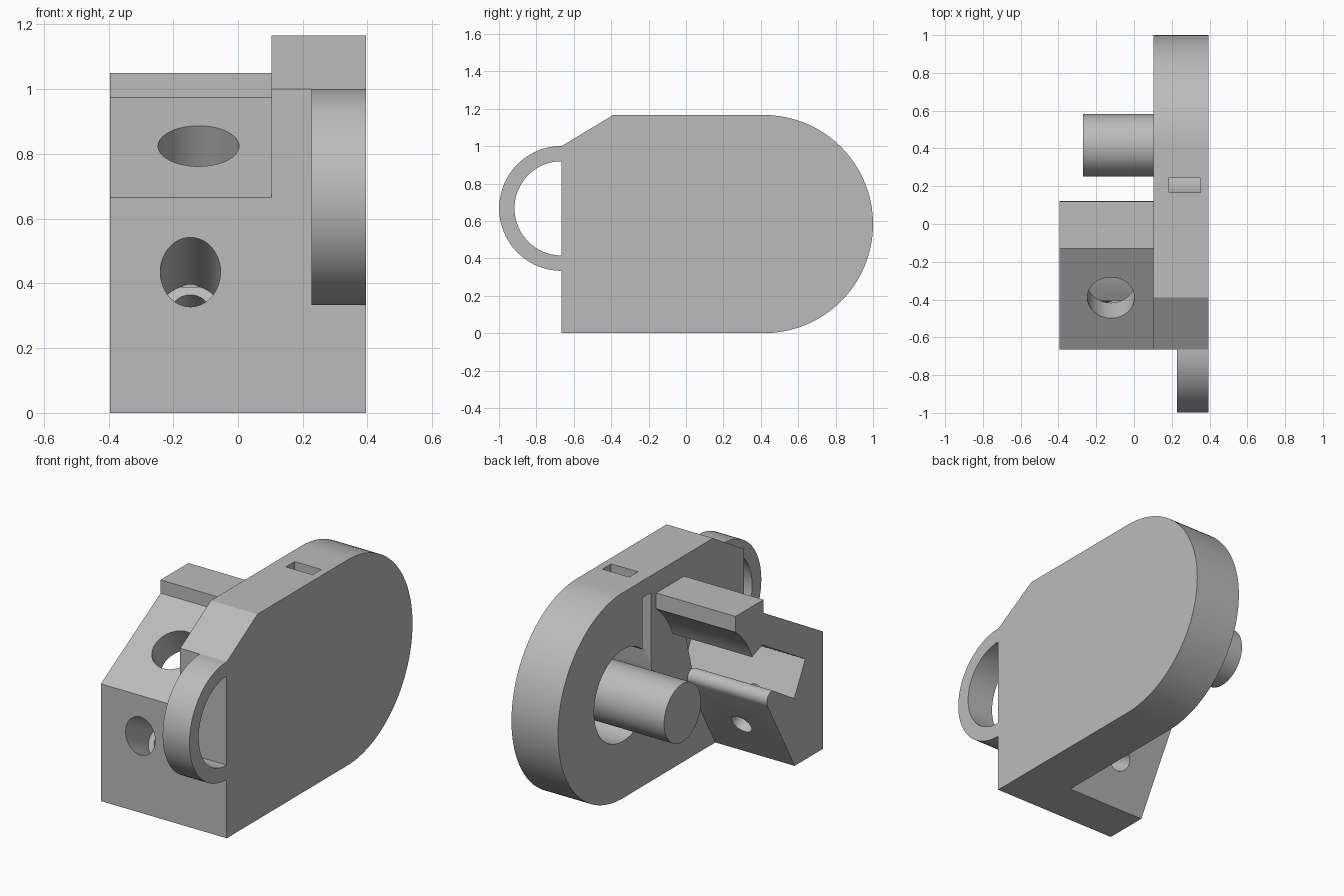
import bpy, bmesh
from math import sin, cos, radians, pi
from mathutils import Vector

old = bpy.data.objects.get("Cube")
if old:
    bpy.data.objects.remove(old, do_unlink=True)

grey = bpy.data.materials.new("plain_grey")
grey.use_nodes = True
COLOR = (0.5, 0.5, 0.5, 1)
grey.diffuse_color = COLOR
grey.node_tree.nodes["Principled BSDF"].inputs["Base Color"].default_value = COLOR


def arc(cy, cz, r, a0, a1, n):
    """Points of an arc in the side (y, z) plane."""
    steps = [radians(a0 + (a1 - a0) * i / n) for i in range(n + 1)]
    return [(cy + r * cos(a), cz + r * sin(a)) for a in steps]


def finish(name, bm):
    bmesh.ops.recalc_face_normals(bm, faces=bm.faces)
    mesh = bpy.data.meshes.new(name)
    bm.to_mesh(mesh)
    bm.free()
    mesh.materials.append(grey)
    obj = bpy.data.objects.new(name, mesh)
    bpy.context.collection.objects.link(obj)
    return obj


def prism(name, outline, x0, x1):
    """Side outline extruded along x."""
    bm = bmesh.new()
    face = bm.faces.new([bm.verts.new((x0, y, z)) for y, z in outline])
    side = bmesh.ops.extrude_face_region(bm, geom=[face])["geom"]
    moved = [v for v in side if isinstance(v, bmesh.types.BMVert)]
    bmesh.ops.translate(bm, verts=moved, vec=(x1 - x0, 0, 0))
    return finish(name, bm)


def rod(name, start, end, r):
    """Cylinder between two points."""
    a, b = Vector(start), Vector(end)
    bm = bmesh.new()
    bmesh.ops.create_cone(bm, cap_ends=True, segments=64, radius1=r, radius2=r,
                          depth=(b - a).length)
    turn = (b - a).to_track_quat("Z", "Y").to_matrix().to_4x4()
    bmesh.ops.transform(bm, matrix=turn, verts=bm.verts)
    bmesh.ops.translate(bm, verts=bm.verts, vec=(a + b) / 2)
    return finish(name, bm)


def box_outline(y0, y1, z0, z1):
    return [(y0, z0), (y1, z0), (y1, z1), (y0, z1)]


def combine(target, other, operation):
    """Apply a boolean and drop the helper."""
    mod = target.modifiers.new("combine", "BOOLEAN")
    mod.operation, mod.solver, mod.object = operation, "EXACT", other
    bpy.context.view_layer.objects.active = target
    bpy.ops.object.modifier_apply(modifier=mod.name)
    bpy.data.objects.remove(other, do_unlink=True)


FRONT, INNER, OUTER, END = -0.665, 0.103, 0.395, -0.395
PIN_Y, PIN_Z = 0.417, 0.583

# Side plate with a round back end and a chamfered front corner
body = prism("main_body", [(FRONT, 0)] + arc(PIN_Y, PIN_Z, 0.583, -90, 90, 64)
             + [(-0.39, 1.166), (FRONT, 1.0)], INNER, OUTER)

# Clamp block with sloped top, ridge, curved relief and tilted pocket
pocket = [(-0.406, 0.384), (-0.505, 0.569), (-0.12, 0.797)]
tip = arc(-0.207, 0.455, 0.047, -30, 100, 10)
relief = arc(PIN_Y, PIN_Z, 0.48, 158, 128, 16)
block = prism("clamp_block", [(FRONT, 0), (-0.41, 0)] + tip + pocket + relief
              + [(0.12, 1.05), (-0.13, 1.05), (-0.13, 0.975), (FRONT, 0.665)],
              END, INNER)
combine(body, block, "UNION")

# Pocket continues into the plate
combine(body, prism("pocket_cut", [(-0.2, 0.5)] + pocket, INNER - 0.01, 0.3),
        "DIFFERENCE")

# Round recess, wire slot and its top opening in the plate
combine(body, rod("recess_cut", (0, PIN_Y, PIN_Z), (0.355, PIN_Y, PIN_Z), 0.26),
        "DIFFERENCE")
combine(body, prism("slot_cut", box_outline(0.165, 0.245, 0.6, 1.07), 0, 0.354),
        "DIFFERENCE")
combine(body, prism("opening_cut", box_outline(0.166, 0.244, 1, 1.3), 0.185, 0.353),
        "DIFFERENCE")


def drill(x, y, z, tilt, t0, t1, r):
    """Hole along a tilted axis in the side plane."""
    d = Vector((0, cos(radians(tilt)), -sin(radians(tilt))))
    p = Vector((x, y, z))
    combine(body, rod("drill", p + d * t0, p + d * t1, r), "DIFFERENCE")


# Hole through the slope, stepped screw hole from the front
drill(-0.122, -0.39, 0.824, 60, -0.2, 0.2, 0.125)
drill(-0.147, FRONT, 0.435, 30, -0.2, 0.245, 0.093)
drill(-0.147, FRONT, 0.435, 30, 0.2, 0.6, 0.06)

# Pin standing in the recess
pin = rod("round_pin", (-0.27, PIN_Y, PIN_Z), (0.36, PIN_Y, PIN_Z), 0.165)

# Half ring on the front
ring = prism("front_loop", arc(FRONT, 0.667, 0.334, 90, 270, 48)
             + arc(FRONT, 0.667, 0.252, 270, 90, 48), 0.227, OUTER)

for obj in (body, pin, ring):
    bpy.ops.object.select_all(action="DESELECT")
    obj.select_set(True)
    bpy.context.view_layer.objects.active = obj
    bpy.ops.object.shade_smooth_by_angle(angle=pi / 6)
